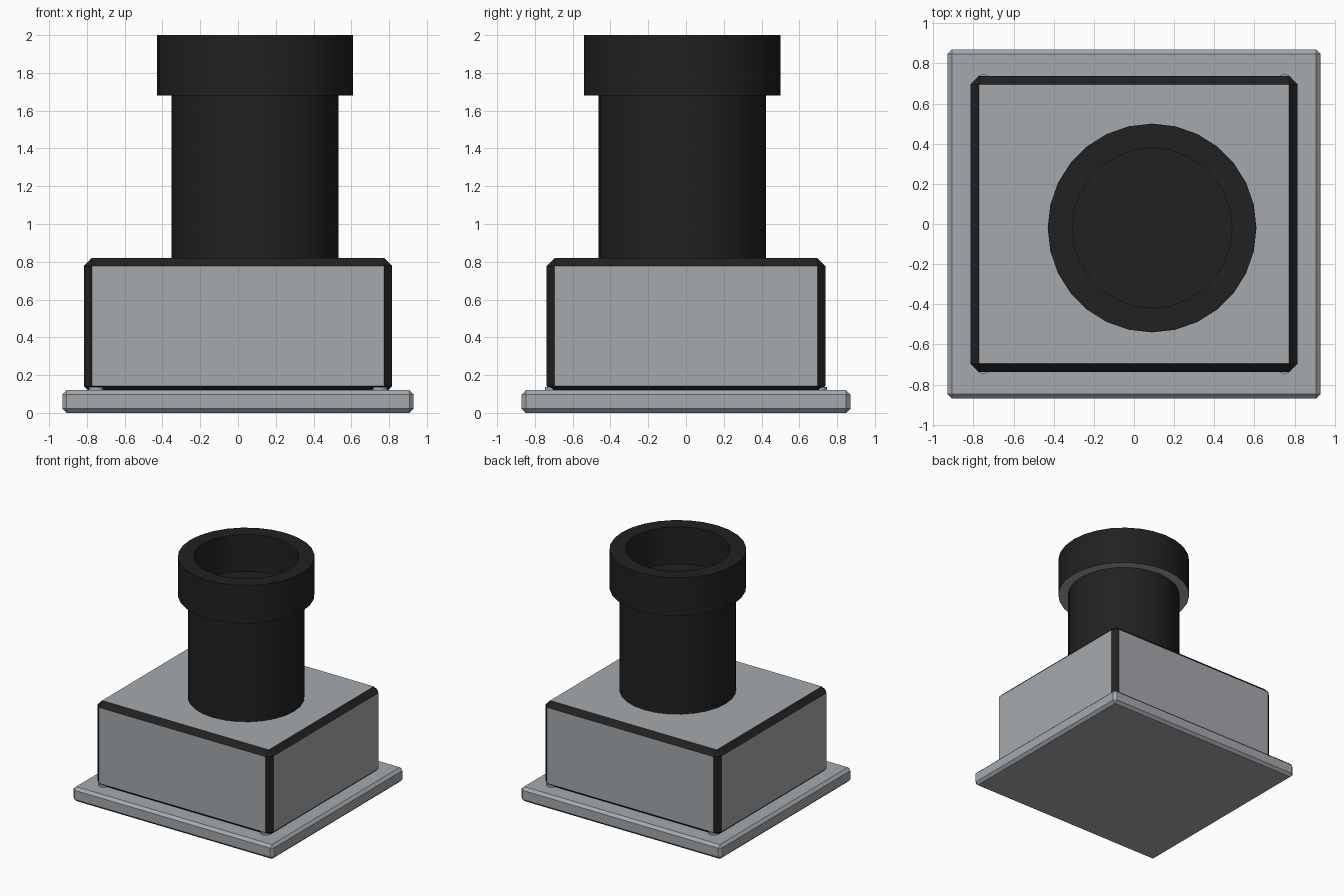
import bpy, bmesh, math

if "Cube" in bpy.data.objects:
    bpy.data.objects.remove(bpy.data.objects["Cube"])


def material(name, rgb):
    m = bpy.data.materials.new(name)
    m.diffuse_color = (*rgb, 1)
    m.use_nodes = True
    m.node_tree.nodes["Principled BSDF"].inputs["Base Color"].default_value = m.diffuse_color
    return m


GREY = material("light grey", (0.38, 0.40, 0.42))
BLACK = material("soft black", (0.015, 0.015, 0.015))


def finish(name, bm, rule=None):
    """Make an object; faces matching the rule get the second material."""
    bmesh.ops.recalc_face_normals(bm, faces=bm.faces)
    bm.normal_update()
    for f in bm.faces:
        f.material_index = 1 if rule and rule(f) else 0
    me = bpy.data.meshes.new(name)
    bm.to_mesh(me)
    bm.free()
    me.materials.append(GREY)
    me.materials.append(BLACK)
    ob = bpy.data.objects.new(name, me)
    bpy.context.collection.objects.link(ob)
    return ob


def chamfered_box(name, hx, hy, z0, z1, chamfer, rule=None):
    bm = bmesh.new()
    bmesh.ops.create_cube(bm, size=2)
    for v in bm.verts:
        v.co = (v.co.x * hx, v.co.y * hy, z1 if v.co.z > 0 else z0)
    bmesh.ops.bevel(bm, geom=bm.edges[:], offset=chamfer, segments=1,
                    profile=0.5, affect='EDGES')
    return finish(name, bm, rule)


# Base plate, and housing with black chamfered edges
chamfered_box("base_plate", 0.93, 0.87, 0, 0.12, 0.022)
chamfered_box("housing", 0.815, 0.738, 0.10, 0.82, 0.042,
              lambda f: max(abs(c) for c in f.normal) < 0.95)

# Small feet at the housing corners
for sx in (-1, 1):
    for sy in (-1, 1):
        bm = bmesh.new()
        bmesh.ops.create_cone(bm, cap_ends=True, segments=16, radius1=0.04,
                              radius2=0.04, depth=0.03)
        bmesh.ops.translate(bm, verts=bm.verts,
                            vec=(sx * 0.75, sy * 0.706, 0.122))
        finish("corner_foot", bm)

# Chimney pipe with a hollow collar, turned from a profile
PROFILE = [(0.443, 0.81), (0.443, 1.68), (0.52, 1.68), (0.52, 2.0),
           (0.398, 2.0), (0.398, 1.69)]
SIDES = 28
bm = bmesh.new()
rings = []
for r, z in PROFILE:
    rings.append([bm.verts.new((0.09 + r * math.cos(2 * math.pi * i / SIDES),
                                -0.02 + r * math.sin(2 * math.pi * i / SIDES), z))
                  for i in range(SIDES)])
for a, b in zip(rings, rings[1:]):
    for i in range(SIDES):
        j = (i + 1) % SIDES
        bm.faces.new((a[i], a[j], b[j], b[i]))
bm.faces.new(rings[0])
bm.faces.new(rings[-1])
# The collar underside is grey, the rest is black
pipe = finish("chimney_pipe", bm, lambda f: f.normal.z > -0.5)

bpy.context.view_layer.objects.active = pipe
pipe.select_set(True)
bpy.ops.object.shade_smooth_by_angle(angle=math.radians(30))
